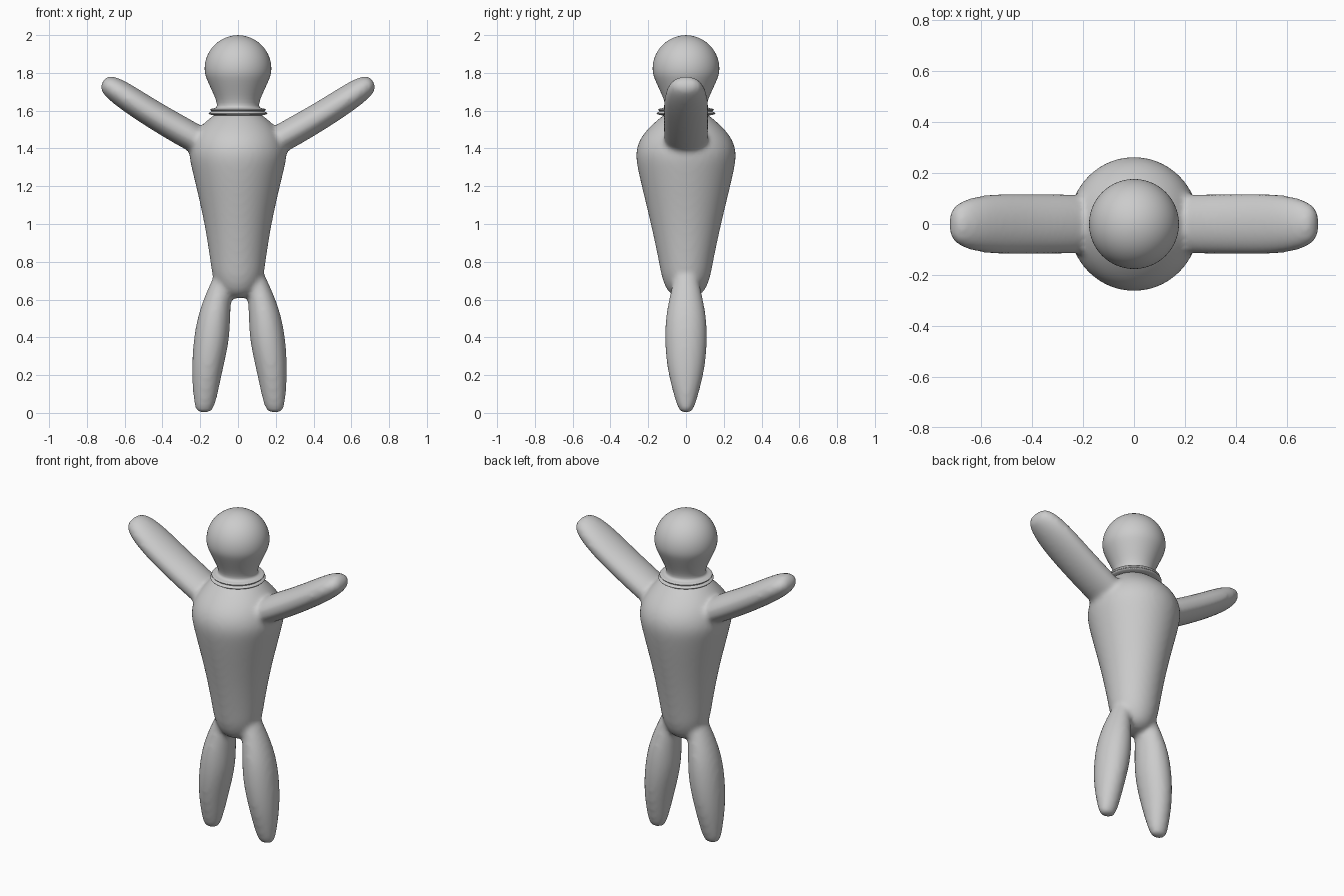
import bpy, bmesh, math
from mathutils import Vector

if "Cube" in bpy.data.objects:
    bpy.data.objects.remove(bpy.data.objects["Cube"])

SEG = 20


def loft(bm, rings, u, v):
    """Skin elliptical rings given as (centre, half size along u, half size along v)."""
    u, v = Vector(u), Vector(v)
    loops = []
    for c, a, b in rings:
        loops.append([bm.verts.new(Vector(c) + u * a * math.cos(t) + v * b * math.sin(t))
                      for t in (2 * math.pi * i / SEG for i in range(SEG))])
    for lo, hi in zip(loops, loops[1:]):
        for i in range(SEG):
            j = (i + 1) % SEG
            bm.faces.new((lo[i], lo[j], hi[j], hi[i]))
    bm.faces.new(loops[0][::-1])
    bm.faces.new(loops[-1])


def finish(bm, name):
    bmesh.ops.recalc_face_normals(bm, faces=bm.faces[:])
    for f in bm.faces:
        f.smooth = True
    me = bpy.data.meshes.new(name)
    bm.to_mesh(me)
    bm.free()
    ob = bpy.data.objects.new(name, me)
    bpy.context.collection.objects.link(ob)
    return ob


# torso profile: z, half width x, half depth y
torso = [(0.607, 0.03, 0.03), (0.618, 0.07, 0.07), (0.65, 0.105, 0.105), (0.72, 0.138, 0.132),
         (0.8, 0.148, 0.145), (1.0, 0.178, 0.188), (1.2, 0.225, 0.238), (1.3, 0.25, 0.261),
         (1.37, 0.265, 0.272), (1.44, 0.25, 0.255), (1.5, 0.215, 0.21), (1.55, 0.165, 0.155),
         (1.585, 0.12, 0.11), (1.595, 0.08, 0.08)]
# arm: x, z, half thickness, half depth
arm = [(0.1, 1.38, 0.07, 0.11), (0.25, 1.465, 0.078, 0.12), (0.4, 1.55, 0.075, 0.12),
       (0.52, 1.625, 0.073, 0.122), (0.61, 1.685, 0.07, 0.113), (0.67, 1.725, 0.061, 0.095),
       (0.705, 1.746, 0.045, 0.07), (0.717, 1.754, 0.022, 0.04)]
# leg: z, x, half width, half depth
leg = [(0.0, 0.188, 0.03, 0.022), (0.012, 0.187, 0.045, 0.037), (0.06, 0.183, 0.061, 0.056),
       (0.2, 0.174, 0.08, 0.095), (0.32, 0.158, 0.092, 0.111), (0.42, 0.145, 0.095, 0.114),
       (0.52, 0.134, 0.086, 0.108), (0.62, 0.114, 0.071, 0.087), (0.7, 0.092, 0.056, 0.07),
       (0.76, 0.08, 0.04, 0.05)]

# body: torso, arms and legs fused into one soft skin
bm = bmesh.new()
loft(bm, [((0, 0, z), a, b) for z, a, b in torso], (1, 0, 0), (0, 1, 0))
for s in (-1, 1):
    loft(bm, [((s * x, 0, z), t, d) for x, z, t, d in arm], (-s * 0.5, 0, 0.866), (0, 1, 0))
    loft(bm, [((s * x + 0.008, 0, z), a, b) for z, x, a, b in leg], (1, 0, 0), (0, 1, 0))
body = finish(bm, "body")
body.modifiers.new("round", 'SUBSURF').levels = 2
body.modifiers["round"].render_levels = 2
rm = body.modifiers.new("fuse", 'REMESH')
rm.mode = 'VOXEL'
rm.voxel_size = 0.014
rm.use_smooth_shade = True
sm = body.modifiers.new("blend", 'SMOOTH')
sm.factor = 0.5
sm.iterations = 8

# head, neck and flared collar: one revolved profile (radius, z)
prof = [(0.105, 1.572), (0.15, 1.578), (0.16, 1.586), (0.145, 1.594), (0.138, 1.598),
        (0.152, 1.603), (0.146, 1.611), (0.118, 1.612), (0.109, 1.625), (0.117, 1.66),
        (0.14, 1.71), (0.163, 1.76)]
prof += [(0.178 * math.cos(a), 1.822 + 0.178 * math.sin(a))
         for a in (math.radians(d) for d in range(-10, 91, 10))]
bm = bmesh.new()
vs = [bm.verts.new((max(r, 0), 0, z)) for r, z in prof]
es = [bm.edges.new(p) for p in zip(vs, vs[1:])]
bmesh.ops.spin(bm, geom=vs + es, axis=(0, 0, 1), cent=(0, 0, 0), angle=2 * math.pi, steps=40)
bmesh.ops.remove_doubles(bm, verts=bm.verts[:], dist=1e-4)
head = finish(bm, "head_and_collar")
head.modifiers.new("round", 'SUBSURF').levels = 1
head.modifiers["round"].render_levels = 1
